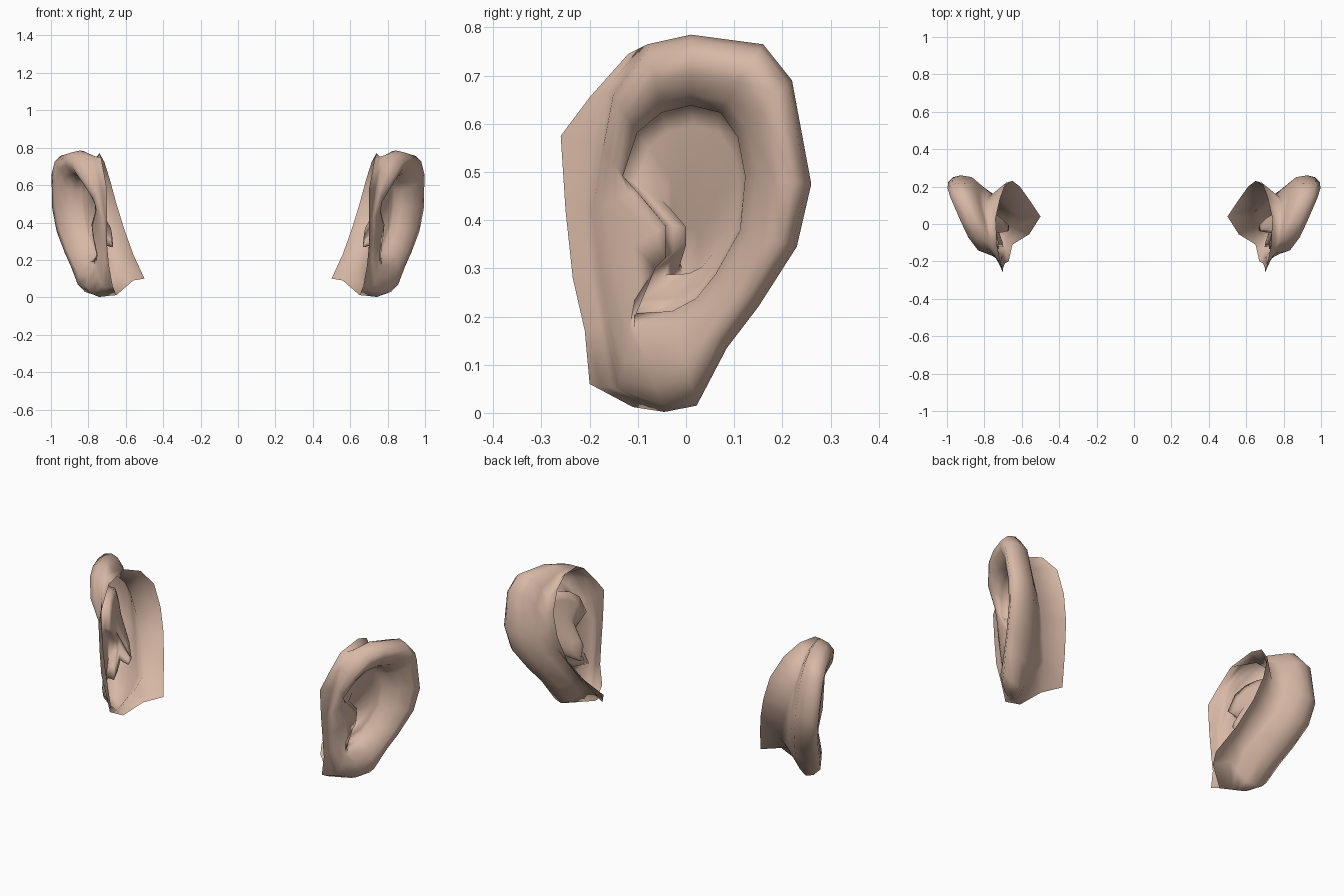
import bpy
from mathutils import Vector

cube = bpy.data.objects.get("Cube")
if cube:
    bpy.data.objects.remove(cube, do_unlink=True)

# One flat skin colour
skin = bpy.data.materials.new("skin")
skin.use_nodes = True
tone = (0.68, 0.48, 0.38, 1)
skin.diffuse_color = tone
skin.node_tree.nodes["Principled BSDF"].inputs["Base Color"].default_value = tone

# Outlines in (y, z), clockwise from the top of the ear
RIM = [(.01, .785), (.16, .765), (.22, .69), (.26, .475), (.23, .345), (.15, .22),
       (.085, .135), (.022, .015), (-.045, .002), (-.14, .05), (-.17, .19), (-.19, .3),
       (-.2, .42), (-.175, .555), (-.155, .665), (-.08, .765)]
OPENING = [(.01, .635), (.07, .62), (.105, .57), (.12, .49), (.11, .38), (.06, .29),
           (.02, .24), (-.03, .215), (-.12, .21), (-.1, .27), (-.04, .325), (-.04, .39),
           (-.1, .46), (-.13, .49), (-.1, .58), (-.05, .62)]
# Open border where the ear meets the head, in (x, y, z)
BORDER = [(.74, .03, .77), (.715, .14, .725), (.685, .22, .63), (.65, .23, .5),
          (.61, .2, .37), (.56, .13, .23), (.5, .04, .1), (.56, -.055, .09),
          (.65, -.11, .012), (.67, -.2, .06), (.69, -.21, .17), (.7, -.235, .28),
          (.7, -.25, .42), (.7, -.26, .575), (.715, -.2, .655), (.732, -.12, .745)]
# How strongly the rim rolls over, and how deep the crease behind it is
FOLD = [1] * 8 + [.8, .4, .15, .2, .15, .3, .85, 1]
CREASE = [.4, .8, 1, 1, 1, 1, .8, .5] + [0] * 8

MIDDLE = Vector((0, 0, .42))
WELL = Vector((0, .05, .38))
PIT = Vector((0, -.005, .29))


def on_plane(y, z, raise_by=0):
    """Point on the tilted plane of the ear, raised outward."""
    return Vector((.7 + .45 * (y + .25) + .1 * (z - .5) + raise_by, y, z))


def toward(p, centre, scale):
    """Scale a point's outline position around a centre, keeping x."""
    return Vector((p.x, centre.y + (p.y - centre.y) * scale,
                   centre.z + (p.z - centre.z) * scale))


def ear_rings():
    """Concentric rings from the head border, round the rim, into the bowl."""
    border = [Vector(p) for p in BORDER]
    rim = [on_plane(*p) for p in RIM]
    inner = [on_plane(*p) for p in OPENING]

    # Crease behind the ear and the rounded back of the rim
    crease = [toward(b.lerp(r, .38), MIDDLE, 1 - .35 * c)
              for b, r, c in zip(border, rim, CREASE)]
    rings = [border, crease]
    for t, bulge in ((.7, .06), (.35, .12)):
        rings.append([toward(r.lerp(c, t), MIDDLE, 1 + bulge * w)
                      for r, c, w in zip(rim, crease, CREASE)])
    rings.append(rim)

    # Rolled front of the rim
    for t, height in ((.07, .045), (.26, .083), (.54, .08), (.82, .05), (.98, .005)):
        rings.append([r.lerp(i, t) + Vector((height * f, 0, 0))
                      for r, i, f in zip(rim, inner, FOLD)])

    # Shallow bowl, undercut below the rim, sinking to a pit behind the front flap
    for centre, scale, depth in ((WELL, 1.02, .03), (WELL, .85, .04),
                                 (WELL, .55, .05), (PIT, .28, .105)):
        ring = []
        for p in inner:
            q = toward(p, centre, scale)
            ring.append(on_plane(q.y, q.z, -depth))
        rings.append(ring)
    return rings


def build_ear(name, side):
    rings = ear_rings()
    count = len(RIM)
    verts = [(p.x * side, p.y, p.z) for ring in rings for p in ring]
    floor = on_plane(PIT.y, PIT.z, -.12)
    verts.append((floor.x * side, floor.y, floor.z))
    faces = []
    for r in range(len(rings) - 1):
        for i in range(count):
            j = (i + 1) % count
            a, b = r * count, (r + 1) * count
            faces.append((a + i, a + j, b + j, b + i))
    last = (len(rings) - 1) * count
    for i in range(count):
        faces.append((last + i, last + (i + 1) % count, len(verts) - 1))
    # The points run clockwise, so the +x side needs its faces turned outward
    if side > 0:
        faces = [tuple(reversed(f)) for f in faces]
    mesh = bpy.data.meshes.new(name)
    mesh.from_pydata(verts, [], faces)
    mesh.materials.append(skin)
    mesh.shade_smooth()
    obj = bpy.data.objects.new(name, mesh)
    bpy.context.collection.objects.link(obj)


build_ear("left_ear", 1)
build_ear("right_ear", -1)
